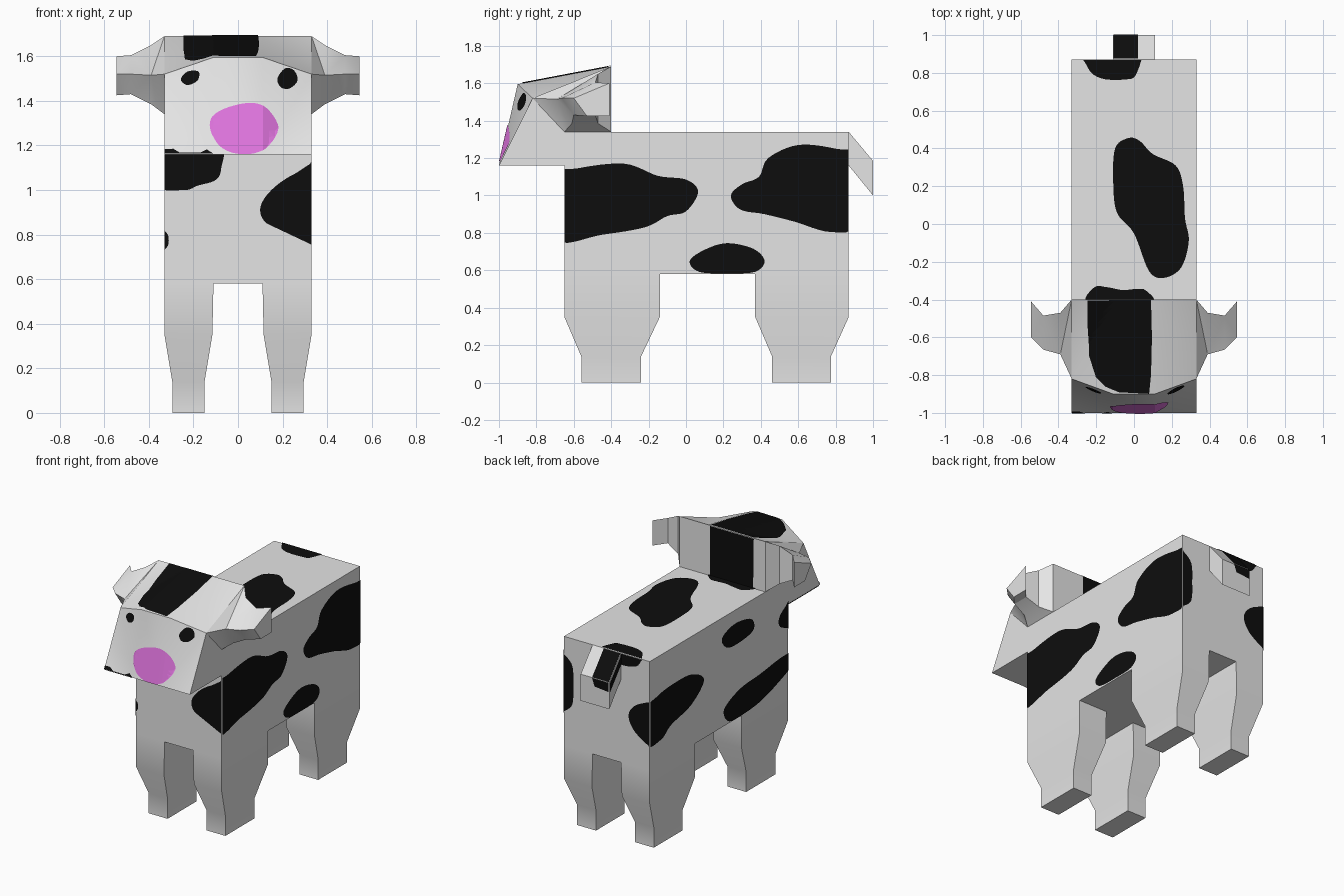
import bpy, bmesh, math
from mathutils import Vector
from mathutils.bvhtree import BVHTree

if "Cube" in bpy.data.objects:
    bpy.data.objects.remove(bpy.data.objects["Cube"])


def material(name, rgb):
    m = bpy.data.materials.new(name)
    m.diffuse_color = (*rgb, 1)
    m.use_nodes = True
    m.node_tree.nodes["Principled BSDF"].inputs["Base Color"].default_value = m.diffuse_color
    return m


WHITE = material("white hide", (0.78, 0.78, 0.78))
BLACK = material("black patches", (0.004, 0.004, 0.004))
PINK = material("pink nose", (0.76, 0.18, 0.75))


def finish(bm, name, mat, smooth=True):
    mesh = bpy.data.meshes.new(name)
    bm.to_mesh(mesh)
    bm.free()
    mesh.materials.append(mat)
    ob = bpy.data.objects.new(name, mesh)
    bpy.context.collection.objects.link(ob)
    if smooth:
        bpy.ops.object.select_all(action='DESELECT')
        ob.select_set(True)
        bpy.context.view_layer.objects.active = ob
        bpy.ops.object.shade_smooth_by_angle(angle=math.radians(30))
    return ob


def face(bm, pts):
    return bm.faces.new([bm.verts.new(p) for p in pts])


def target(bm, dice=False):
    """Surface that painted patches are laid onto."""
    xs = [v.co for v in bm.verts]
    lo = [min(c[i] for c in xs) + 0.001 for i in range(3)]
    hi = [max(c[i] for c in xs) - 0.001 for i in range(3)]
    return BVHTree.FromBMesh(bm), lo, hi, dice


# Body: box sliced so its four bottom corners can be extruded into legs
bm = bmesh.new()
bmesh.ops.create_cube(bm, size=1)
for v in bm.verts:
    v.co = (v.co.x * 0.66, 0.11 + v.co.y * 1.52, 0.96 + v.co.z * 0.76)
for axis, cuts in ((0, (-0.11, 0.11)), (1, (-0.14, 0.37))):
    for c in cuts:
        co, no = Vector(), Vector()
        co[axis], no[axis] = c, 1
        bmesh.ops.bisect_plane(bm, geom=bm.verts[:] + bm.edges[:] + bm.faces[:],
                               plane_co=co, plane_no=no)
bm.normal_update()
legs = []
for f in bm.faces:
    c = f.calc_center_median()
    if f.normal.z < -0.9 and abs(c.x) > 0.15 and not -0.14 < c.y < 0.37:
        legs.append(f)
# Each level: height, inner x, outer x, front leg y range, rear leg y range
for z, xi, xo, fy, ry in ((0.35, 0.115, 0.33, (-0.65, -0.14), (0.37, 0.87)),
                          (0.14, 0.15, 0.295, (-0.56, -0.24), (0.46, 0.775)),
                          (0.0, 0.15, 0.295, (-0.56, -0.24), (0.46, 0.775))):
    legs = bmesh.ops.extrude_discrete_faces(bm, faces=legs)['faces']
    for f in legs:
        c = f.calc_center_median()
        s = math.copysign(1, c.x)
        ys = fy if c.y < 0.1 else ry
        new = [(v, (s * (xo if abs(v.co.x) > abs(c.x) else xi),
                    ys[v.co.y > c.y], z)) for v in f.verts]
        for v, co in new:
            v.co = co
bmesh.ops.recalc_face_normals(bm, faces=bm.faces)
body = target(bm)
finish(bm, "body_and_legs", WHITE)

# Head: profile lofted across the width, ears drawn out from its sides
bm = bmesh.new()


def head_profile(x):
    brow = (-0.9, 1.595) if abs(x) < 0.2 else (-0.82, 1.52)
    return [(x, y, z) for y, z in
            ((-0.65, 1.16), (-1, 1.16), brow, (-0.4, 1.69), (-0.4, 1.34))]


cols = [head_profile(x) for x in (-0.33, -0.11, 0.11, 0.33)]
for a, b in zip(cols, cols[1:]):
    for i in range(4):
        face(bm, (a[i], b[i], b[i + 1], a[i + 1]))
EAR = ((0.33, ((-0.82, 1.52), (-0.4, 1.69), (-0.4, 1.34), (-0.65, 1.34))),
       (0.39, ((-0.69, 1.515), (-0.47, 1.65), (-0.47, 1.385), (-0.61, 1.385))),
       (0.48, ((-0.665, 1.52), (-0.485, 1.605), (-0.485, 1.43), (-0.6, 1.43))),
       (0.545, ((-0.6, 1.52), (-0.41, 1.6), (-0.41, 1.425), (-0.53, 1.425))))
for s in (-1, 1):
    face(bm, head_profile(s * 0.33)[:3] + [(s * 0.33, -0.65, 1.34)])   # cheek
    rings = [[(s * x, y, z) for y, z in sec] for x, sec in EAR]
    for a, b in zip(rings, rings[1:]):
        for i in range(4):
            j = (i + 1) % 4
            face(bm, (a[i], a[j], b[j], b[i]))
    face(bm, rings[-1])
bmesh.ops.remove_doubles(bm, verts=bm.verts, dist=0.001)
bmesh.ops.recalc_face_normals(bm, faces=bm.faces)
bmesh.ops.triangulate(bm, faces=bm.faces, quad_method='SHORT_EDGE')
head = target(bm, dice=True)
finish(bm, "head_and_ears", WHITE)

# Tail: slanted slab
bm = bmesh.new()
f = face(bm, [(-0.11, y, z) for y, z in ((0.87, 1.34), (1, 1.185), (1, 1), (0.87, 1.16))])
new = bmesh.ops.extrude_face_region(bm, geom=[f])['geom']
bmesh.ops.translate(bm, vec=(0.22, 0, 0), verts=[g for g in new if isinstance(g, bmesh.types.BMVert)])
bmesh.ops.recalc_face_normals(bm, faces=bm.faces)
tail = target(bm)
finish(bm, "tail", WHITE)

# Painted patches: smooth outline in view coordinates, laid on the surface
SIDES = {"right": (0, 1, 1, 2), "left": (0, -1, 1, 2), "front": (1, -1, 0, 2),
         "back": (1, 1, 0, 2), "top": (2, 1, 0, 1), "under": (2, -1, 0, 1)}


def patch(name, surface, side, pts, steps=6, mat=BLACK):
    tree, lo, hi, dice = surface
    ax, sign, u, v = SIDES[side]
    P, n, outline = [Vector(p) for p in pts], len(pts), []
    for i in range(n):
        a, b, c, d = (P[(i + k) % n] for k in (-1, 0, 1, 2))
        for k in range(steps):
            t = k / steps
            q = 0.5 * (2 * b + (c - a) * t + (2 * a - 5 * b + 4 * c - d) * t * t
                       + (3 * b - a - 3 * c + d) * t ** 3)
            q = (min(max(q.x, lo[u]), hi[u]), min(max(q.y, lo[v]), hi[v]), 0)
            if not outline or (Vector(q) - Vector(outline[-1])).length > 1e-4:
                outline.append(q)
    bm = bmesh.new()
    face(bm, outline)
    if dice:                      # fine cuts let the patch follow the folds
        for no in (Vector((1, 0, 0)), Vector((0, 1, 0))):
            for k in range(-40, 70):
                bmesh.ops.bisect_plane(bm, geom=bm.verts[:] + bm.edges[:] + bm.faces[:],
                                       plane_co=no * k * 0.0275, plane_no=no)
    bmesh.ops.triangulate(bm, faces=bm.faces)
    out = Vector((0, 0, 0))
    out[ax] = sign
    for w in bm.verts:
        o = out * 3
        o[u], o[v] = w.co.x, w.co.y
        hit = tree.ray_cast(o, -out)
        if hit[0] is None:
            hit = tree.find_nearest(o)
        nor = hit[1] if hit[1].dot(out) > 0 else -hit[1]
        w.co = hit[0] + nor * 0.005
    bm.normal_update()
    for f in bm.faces:
        if f.normal.dot(out) < 0:
            f.normal_flip()
    finish(bm, name, mat, smooth=False)


# Right flank
patch("right_shoulder_patch", body, "right", [(-.7, 1.1), (-.58, 1.145), (-.33, 1.17), (-.15, 1.105), (0, 1.085),
      (.065, 1.02), (0, .915), (-.1, .89), (-.22, .83), (-.45, .79), (-.7, .765)])
patch("right_rump_patch", body, "right", [(.24, 1), (.3, 1.06), (.39, 1.1), (.44, 1.2), (.6, 1.27), (.8, 1.25),
      (.92, 1.2), (.92, .85), (.77, .805), (.58, .86), (.42, .9), (.29, .925)])
patch("right_belly_patch", body, "right", [(.02, .65), (.1, .71), (.22, .745), (.36, .715), (.42, .65),
      (.37, .592), (.22, .584), (.07, .592)])
# Left flank
patch("left_rump_patch", body, "left", [(.92, 1.02), (.8, 1.07), (.64, 1.09), (.42, 1.08), (.28, .99),
      (.42, .87), (.64, .815), (.75, .755), (.92, .77)])
patch("left_upper_patch", body, "left", [(.08, 1.17), (.06, 1.22), (-.07, 1.25), (-.235, 1.217),
      (-.27, 1.14), (-.18, 1.107), (0, 1.107)])
patch("left_belly_patch", body, "left", [(.06, .657), (.04, .717), (-.125, .778), (-.34, .795), (-.56, .82),
      (-.7, .81), (-.7, .73), (-.51, .65), (-.32, .6), (-.125, .585), (0, .594)])
patch("left_shoulder_patch", body, "left", [(-.54, 1.087), (-.585, 1.14), (-.7, 1.18), (-.7, 1.0), (-.57, 1.03)])
# Chest
patch("chest_left_patch", body, "front", [(-.38, 1.02), (-.24, 1.0), (-.18, 1.02), (-.1, 1.045), (-.075, 1.1),
      (-.09, 1.2), (-.38, 1.2)])
patch("chest_right_patch", body, "front", [(.38, 1.11), (.25, 1.07), (.15, 1.0), (.1, .92), (.13, .85),
      (.25, .815), (.38, .77)])
patch("chest_low_patch", body, "front", [(-.35, .82), (-.315, .8), (-.315, .75), (-.35, .73)])
# Rear
patch("rear_left_patch", body, "back", [(-.38, 1.04), (-.26, 1.03), (-.18, .96), (-.18, .88), (-.25, .8), (-.38, .76)])
patch("rear_right_patch", body, "back", [(.38, 1.2), (.27, 1.17), (.255, 1.02), (.27, .87), (.38, .84)])
patch("rear_top_patch", body, "back", [(-.26, 1.38), (-.25, 1.3), (-.19, 1.27), (-.1, 1.265), (-.05, 1.3), (-.05, 1.38)])
# Back
patch("back_patch", body, "top", [(-.1, .4), (-.03, .455), (.03, .44), (.1, .37), (.22, .31), (.26, .2), (.27, .03),
      (.29, -.09), (.25, -.23), (.16, -.285), (.08, -.25), (0, -.05), (-.09, .06), (-.11, .22)])
patch("croup_patch", body, "top", [(-.25, .92), (-.24, .82), (-.17, .77), (-.05, .765), (.01, .79), (.02, .92)])
patch("neck_patch", body, "top", [(-.24, -.42), (-.21, -.335), (-.14, -.335), (-.06, -.35), (0, -.345),
      (.06, -.35), (.09, -.42)])
# Tail
patch("tail_top_patch", tail, "top", [(-.109, .872), (.02, .872), (.02, .999), (-.109, .999)], 1)
patch("tail_back_patch", tail, "back", [(-.109, 1.12), (.0, 1.13), (.02, 1.184), (-.109, 1.184)], 1)
patch("tail_side_patch", tail, "left", [(.872, 1.335), (.998, 1.185), (.998, 1.12), (.872, 1.27)], 1)
# Head
patch("crown_patch", head, "top", [(-.245, -.402), (-.245, -.55), (-.235, -.7), (-.2, -.81), (-.15, -.86),
      (-.08, -.89), (.08, -.898), (.09, -.8), (.095, -.6), (.09, -.402)], 1)
patch("nape_patch", head, "back", [(-.24, 1.345), (-.245, 1.688), (.09, 1.688), (.09, 1.345)], 1)
patch("chin_patch", head, "under", [(-.329, -.655), (-.329, -.995), (-.12, -.995), (-.08, -.655)], 1)
patch("lip_patch", head, "front", [(-.329, 1.162), (-.329, 1.182), (-.29, 1.183), (-.26, 1.165), (-.17, 1.165),
      (-.14, 1.18), (-.11, 1.162)], 1)
patch("left_eye", head, "front", [(-.255, 1.495), (-.225, 1.53), (-.175, 1.53), (-.18, 1.49), (-.225, 1.47)])
patch("right_eye", head, "front", [(.175, 1.5), (.21, 1.545), (.25, 1.535), (.265, 1.49), (.23, 1.455), (.19, 1.46)])
patch("nose", head, "front", [(-.125, 1.29), (-.09, 1.35), (.03, 1.388), (.12, 1.372), (.18, 1.28), (.14, 1.2),
      (.07, 1.163), (-.02, 1.165), (-.09, 1.205)], mat=PINK)
